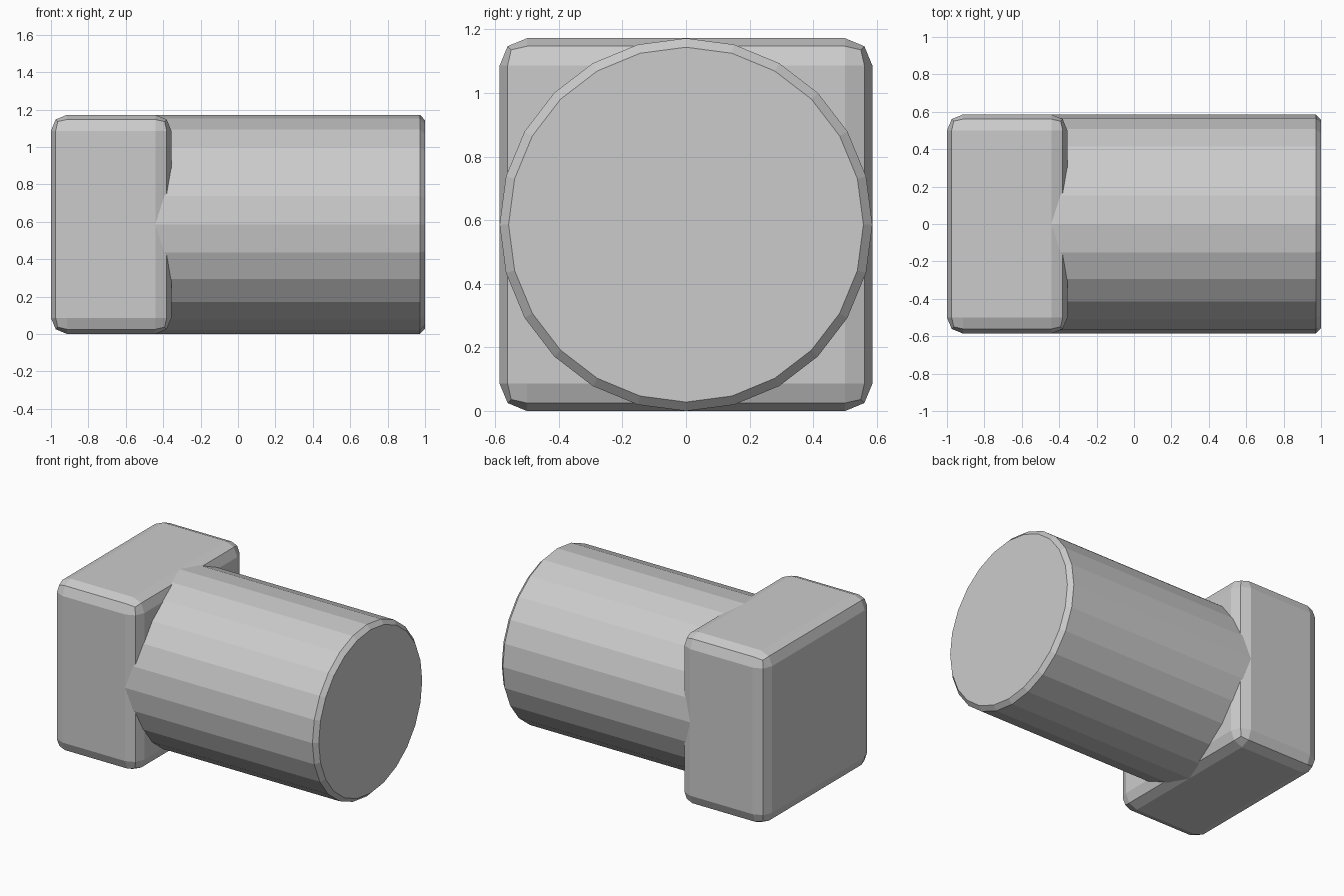
import bpy
from math import pi

if "Cube" in bpy.data.objects:
    bpy.data.objects.remove(bpy.data.objects["Cube"])

R = 0.586          # half height of the head and radius of the shaft
HEAD_END = -0.356  # x where the head stops
SHAFT_START = -0.6 # hidden inside the head


def bevel(obj, width, segments):
    mod = obj.modifiers.new("bevel", 'BEVEL')
    mod.width = width
    mod.segments = segments
    mod.limit_method = 'ANGLE'
    mod.angle_limit = pi / 6


# Square head with rounded edges
bpy.ops.mesh.primitive_cube_add(size=1, location=((HEAD_END - 1) / 2, 0, R))
head = bpy.context.object
head.name = "square_head"
head.scale = (HEAD_END + 1, 2 * R, 2 * R)
bpy.ops.object.transform_apply(location=False, rotation=False, scale=True)
bevel(head, 0.086, 2)

# Round shaft along x with chamfered end
bpy.ops.mesh.primitive_cylinder_add(
    vertices=24, radius=R, depth=1 - SHAFT_START,
    location=((1 + SHAFT_START) / 2, 0, R), rotation=(0, pi / 2, 0))
shaft = bpy.context.object
shaft.name = "round_shaft"
bpy.ops.object.transform_apply(location=False, rotation=True, scale=False)
bevel(shaft, 0.028, 1)
